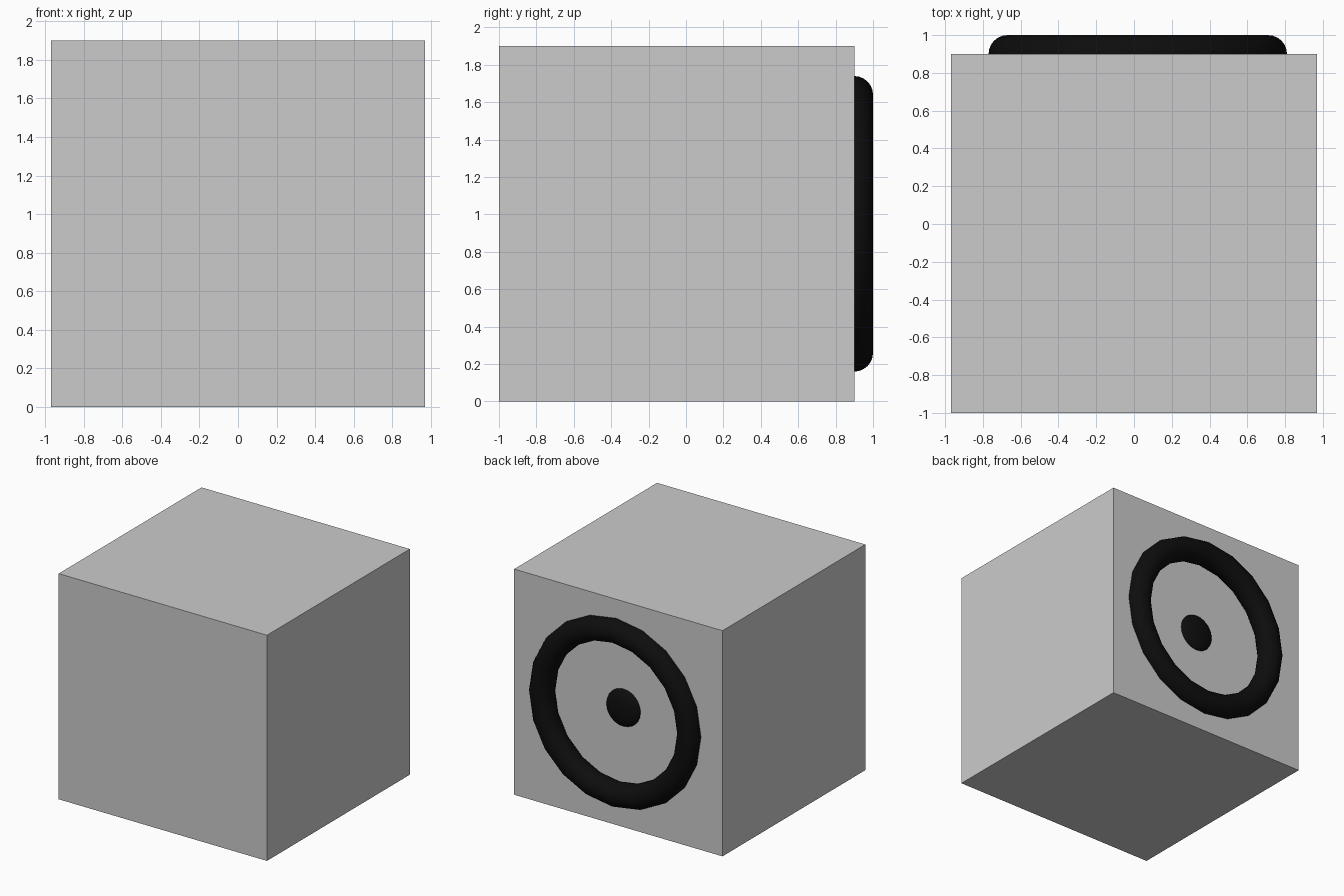
import bpy, math

if "Cube" in bpy.data.objects:
    bpy.data.objects.remove(bpy.data.objects["Cube"])

CX, CZ = 0.02, 0.95      # centre of the ring on the back face
BACK = 0.9               # y of the back face
FLOOR = 0.8              # y of the recess floor
FACE_BACK = (math.pi / 2, 0, 0)

black = bpy.data.materials.new("black")
black.diffuse_color = (0.004, 0.004, 0.004, 1)
black.use_nodes = True
black.node_tree.nodes["Principled BSDF"].inputs["Base Color"].default_value = black.diffuse_color


def finish(name, mat=None, smooth=None):
    ob = bpy.context.object
    ob.name = name
    if mat:
        ob.data.materials.append(mat)
    if smooth:
        bpy.ops.object.shade_smooth_by_angle(angle=math.radians(smooth))
    return ob


# recess cutter
bpy.ops.mesh.primitive_cylinder_add(vertices=20, radius=0.69, depth=0.4,
                                    location=(CX, FLOOR + 0.2, CZ), rotation=FACE_BACK)
cutter = finish("recess_cutter")
cutter.hide_render = True

# box body with a shallow round recess in the back
bpy.ops.mesh.primitive_cube_add(size=1, location=(0, -0.05, 0.95))
body = finish("body")
body.scale = (1.94, 1.9, 1.9)
bpy.ops.object.transform_apply(location=False, rotation=False, scale=True)
cut = body.modifiers.new("recess", 'BOOLEAN')
cut.object = cutter
cut.operation = 'DIFFERENCE'
cut.solver = 'EXACT'
bpy.ops.object.modifier_apply(modifier=cut.name)
bpy.data.objects.remove(cutter)

# ring around the recess, rotated so vertices sit on the axes
bpy.ops.mesh.primitive_torus_add(major_radius=0.69, minor_radius=0.1,
                                 major_segments=20, minor_segments=24,
                                 location=(CX, BACK, CZ), rotation=FACE_BACK)
finish("ring", black, 40)

# shallow dome in the middle of the recess
bpy.ops.mesh.primitive_uv_sphere_add(segments=24, ring_count=12, radius=1,
                                     location=(CX, FLOOR, CZ), rotation=FACE_BACK)
dome = finish("centre_dome", black, 60)
dome.scale = (0.157, 0.157, 0.05)
